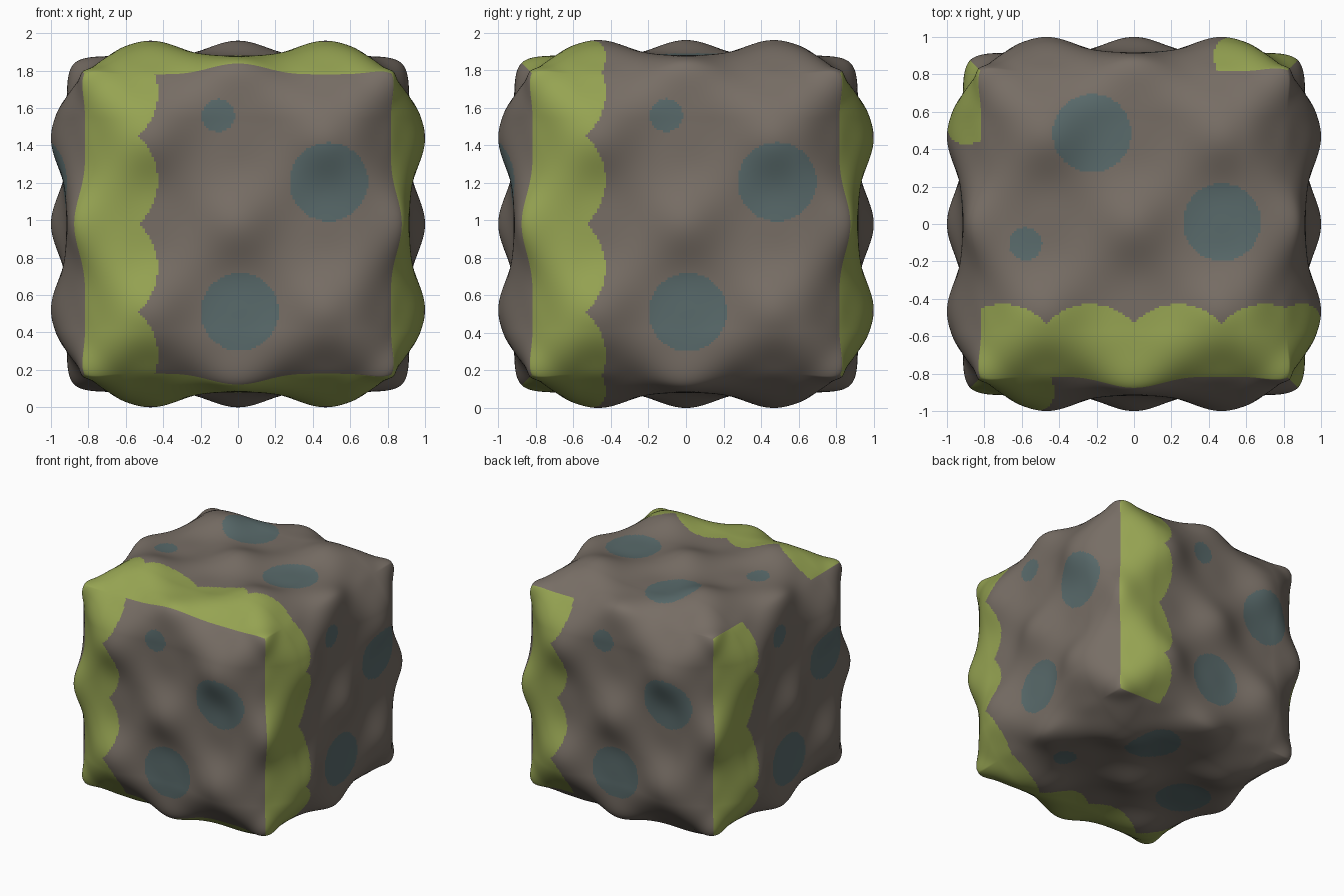
import bpy, bmesh, math
from mathutils import Vector

if "Cube" in bpy.data.objects:
    bpy.data.objects.remove(bpy.data.objects["Cube"])

N = 154          # grid cells along each side
H = 0.936        # half size without bumps
R = 0.36         # edge rounding
A = 0.064        # bump height
K = 2 * math.pi / H
ZC = 0.98        # centre height


def material(name, rgb):
    m = bpy.data.materials.new(name)
    m.diffuse_color = (*rgb, 1)
    m.use_nodes = True
    m.node_tree.nodes["Principled BSDF"].inputs["Base Color"].default_value = m.diffuse_color
    return m


def surface(p):
    """Round the cube point, then push it out by soft bumps with shallow dents."""
    c = Vector([max(-(H - R), min(H - R, t)) for t in p])
    n = (p - c).normalized()
    w = math.cos(K * p.x) * math.cos(K * p.y) * math.cos(K * p.z)
    q = c + n * (R + A * (0.65 * w + 0.35 * w * w))
    q.z *= 0.98
    return q


# round spots: u, v, radius
SPOTS = [(0.01, -0.47, 0.208), (0.485, 0.225, 0.21), (-0.105, 0.58, 0.088)]


def colour(u, v):
    """0 stone, 1 moss with a scalloped border, 2 spot."""
    if u < -0.54 + 0.112 * abs(math.sin(math.pi * v / 0.468)) ** 0.7:
        return 1
    for a, b, r in SPOTS:
        if math.hypot(u - a, v - b) < r:
            return 2
    return 0


# each side as its two in-plane directions (u, v); outward is u x v
X, Y, Z = Vector((1, 0, 0)), Vector((0, 1, 0)), Vector((0, 0, 1))
SIDES = [(X, Z), (Y, Z), (-X, Z), (-Y, Z), (Y, -X), (Y, X)]

bm = bmesh.new()
for u, v in SIDES:
    n = u.cross(v)
    t = [H * (2 * i / N - 1) for i in range(N + 1)]
    grid = [[bm.verts.new(surface(u * a + v * b + n * H)) for b in t] for a in t]
    for i in range(N):
        for j in range(N):
            quad = (grid[i][j], grid[i + 1][j], grid[i + 1][j + 1], grid[i][j + 1])
            f = bm.faces.new(quad)
            mid = (quad[0].co + quad[2].co) / 2
            f.material_index = colour(mid.dot(u), mid.dot(v))
            f.smooth = True
bmesh.ops.remove_doubles(bm, verts=bm.verts, dist=1e-4)
bmesh.ops.translate(bm, verts=bm.verts, vec=(0, 0, ZC))

# rest the block on the ground
low = min(w.co.z for w in bm.verts)
bmesh.ops.translate(bm, verts=bm.verts, vec=(0, 0, -low))

mesh = bpy.data.meshes.new("mossy_block")
bm.to_mesh(mesh)
bm.free()
for m in (material("stone", (0.185, 0.155, 0.130)),
          material("moss", (0.305, 0.370, 0.085)),
          material("teal_spot", (0.100, 0.145, 0.147))):
    mesh.materials.append(m)
block = bpy.data.objects.new("mossy_block", mesh)
bpy.context.collection.objects.link(block)
